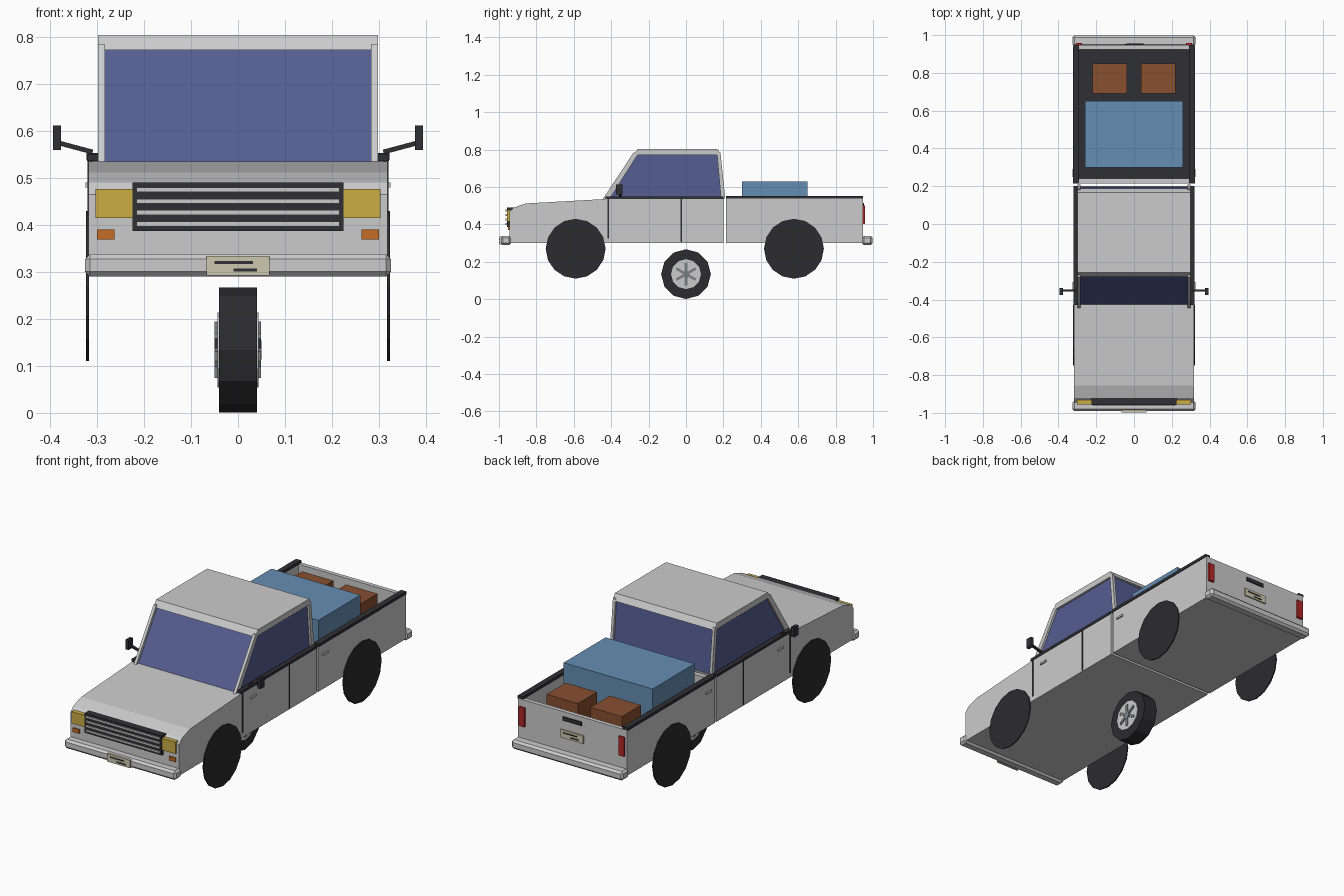
import bpy, bmesh, math
from mathutils import Matrix, Vector

if "Cube" in bpy.data.objects:
    bpy.data.objects.remove(bpy.data.objects["Cube"])


def mat(name, r, g, b):
    m = bpy.data.materials.new(name)
    m.diffuse_color = (r, g, b, 1)
    m.use_nodes = True
    m.node_tree.nodes["Principled BSDF"].inputs["Base Color"].default_value = m.diffuse_color
    return m


BLACK = mat("black_trim", 0.03, 0.03, 0.035)
RUBBER = mat("rubber", 0.025, 0.025, 0.028)
GLASS = mat("glass", 0.09, 0.11, 0.28)
YELLOW = mat("headlight", 0.6, 0.42, 0.06)
ORANGE = mat("indicator", 0.55, 0.15, 0.02)
RED = mat("tail_light", 0.45, 0.02, 0.02)
BLUE = mat("blue_crate", 0.13, 0.27, 0.45)
BROWN = mat("brown_box", 0.25, 0.08, 0.03)
CREAM = mat("plate", 0.6, 0.58, 0.42)
STEEL = mat("dark_steel", 0.2, 0.22, 0.24)


def finish(name, bm, material=None):
    bmesh.ops.recalc_face_normals(bm, faces=bm.faces)
    me = bpy.data.meshes.new(name)
    bm.to_mesh(me)
    bm.free()
    ob = bpy.data.objects.new(name, me)
    bpy.context.collection.objects.link(ob)
    if material:
        me.materials.append(material)
    return ob


def box(name, x, y, z, material=None, bevel=0):
    """Box from (min, max) ranges."""
    bm = bmesh.new()
    bmesh.ops.create_cube(bm, size=1)
    for v in bm.verts:
        v.co = [(a + b) / 2 + c * (b - a) for (a, b), c in zip((x, y, z), v.co)]
    if bevel:
        bmesh.ops.bevel(bm, geom=bm.edges[:], offset=bevel, segments=1, affect='EDGES')
    return finish(name, bm, material)


def pair(name, x, y, z, material=None):
    """Box mirrored to both sides."""
    box(name + "_right", x, y, z, material)
    box(name + "_left", (-x[1], -x[0]), y, z, material)


def profile(name, pts, x0, x1, material=None):
    """Side (y, z) profile extruded across x."""
    bm = bmesh.new()
    face = bm.faces.new([bm.verts.new((x0, y, z)) for y, z in pts])
    new = bmesh.ops.extrude_face_region(bm, geom=[face])["geom"]
    bmesh.ops.translate(bm, vec=(x1 - x0, 0, 0),
                        verts=[v for v in new if isinstance(v, bmesh.types.BMVert)])
    return finish(name, bm, material)


def disc(name, x0, x1, y, z, r, n, material=None, r2=None):
    """Cylinder or cone along x."""
    bm = bmesh.new()
    m = Matrix.Translation(((x0 + x1) / 2, y, z)) @ Matrix.Rotation(math.pi / 2, 4, 'Y')
    bmesh.ops.create_cone(bm, cap_ends=True, segments=n, radius1=r,
                          radius2=r if r2 is None else r2, depth=x1 - x0, matrix=m)
    return finish(name, bm, material)


# Cab body with bonnet
profile("cab_body", [(-0.945, 0.30), (-0.945, 0.465), (-0.92, 0.49), (-0.855, 0.512),
                     (-0.44, 0.535), (0.20, 0.54), (0.20, 0.30)], -0.318, 0.318)

# Greenhouse: glass, roof, pillars
profile("cab_glass", [(-0.43, 0.53), (-0.268, 0.775), (0.175, 0.775), (0.198, 0.53)],
        -0.287, 0.287, GLASS)
profile("roof", [(-0.28, 0.772), (-0.258, 0.804), (0.168, 0.804), (0.187, 0.772)], -0.298, 0.298)
for s, side in ((1, "right"), (-1, "left")):
    profile("front_pillar_" + side, [(-0.445, 0.535), (-0.28, 0.785), (-0.25, 0.785), (-0.41, 0.535)],
            s * 0.283, s * 0.298)
    profile("rear_pillar_" + side, [(0.165, 0.785), (0.184, 0.785), (0.21, 0.538), (0.187, 0.538)],
            s * 0.283, s * 0.298)

# Load bed
box("bed_floor", (-0.318, 0.318), (0.214, 0.945), (0.30, 0.335))
box("bed_liner", (-0.295, 0.295), (0.24, 0.93), (0.335, 0.34), BLACK)
box("bed_front_wall", (-0.318, 0.318), (0.214, 0.24), (0.30, 0.54))
box("tailgate", (-0.318, 0.318), (0.925, 0.947), (0.30, 0.54))
pair("bed_side", (0.295, 0.318), (0.214, 0.945), (0.30, 0.54))
pair("bed_rail", (0.292, 0.322), (0.214, 0.945), (0.538, 0.553), BLACK)

# Cargo
box("blue_crate", (-0.26, 0.26), (0.30, 0.65), (0.34, 0.63), BLUE)
pair("brown_box", (0.037, 0.22), (0.69, 0.85), (0.34, 0.55), BROWN)

# Door trim, seams and handles
pair("belt_trim", (0.298, 0.321), (-0.43, 0.20), (0.536, 0.55), BLACK)
for i, (y, z) in enumerate(((-0.415, 0.325), (-0.025, 0.305))):
    pair(f"door_seam_{i}", (0.31, 0.320), (y - 0.004, y + 0.004), (z, 0.536), BLACK)
for i, y in enumerate((-0.33, 0.27)):
    pair(f"door_handle_{i}", (0.315, 0.325), (y - 0.022, y + 0.022), (0.480, 0.490))

# Side mirrors
pair("mirror", (0.377, 0.394), (-0.375, -0.34), (0.56, 0.612), BLACK)
for s, side in ((1, "right"), (-1, "left")):
    arm = box("mirror_arm_" + side, (-0.038, 0.038), (-0.006, 0.006), (-0.005, 0.005), BLACK)
    arm.location = (s * 0.346, -0.352, 0.565)
    arm.rotation_euler.y = -s * math.radians(15)

# Front: grille, lamps, bumper
box("grille", (-0.225, 0.225), (-0.958, -0.92), (0.387, 0.49), BLACK)
for i in range(4):
    z = 0.402 + i * 0.0243
    box(f"grille_bar_{i}", (-0.216, 0.216), (-0.964, -0.95), (z - 0.005, z + 0.005))
pair("headlight", (0.225, 0.303), (-0.956, -0.93), (0.415, 0.477), YELLOW)
pair("indicator", (0.263, 0.30), (-0.952, -0.93), (0.369, 0.390), ORANGE)
box("front_bumper", (-0.326, 0.326), (-0.99, -0.935), (0.29, 0.338), None, 0.011)

# Rear: lamps, latch, bumper
pair("tail_light", (0.275, 0.308), (0.94, 0.958), (0.402, 0.502), RED)
box("tailgate_latch", (-0.055, 0.055), (0.94, 0.953), (0.495, 0.515), BLACK)
box("rear_bumper", (-0.326, 0.326), (0.94, 0.998), (0.29, 0.338), None, 0.011)

# Number plates with blank dark bars
for name, y, s, z in (("front_plate", -0.99, -1, 0.313), ("rear_plate", 0.947, 1, 0.425)):
    def yr(a, b):
        return tuple(sorted((y + s * a, y + s * b)))
    box(name, (-0.067, 0.067), yr(-0.005, 0.007), (z - 0.021, z + 0.021), CREAM)
    for i, (a, b, dz) in enumerate(((-0.05, 0.032, 0.007), (-0.01, 0.04, -0.009))):
        xr = tuple(sorted((-s * a, -s * b)))
        box(f"{name}_bar_{i}", xr, yr(0.0, 0.009), (z + dz - 0.003, z + dz + 0.003), BLACK)

# Wheel arch discs
for s, side in ((1, "right"), (-1, "left")):
    for y, end in ((-0.59, "front"), (0.577, "rear")):
        c = s * 0.3205
        disc(f"{end}_arch_{side}", c - 0.003, c + 0.003, y, 0.27, 0.16, 16, RUBBER)

# Central wheel under the floor
WZ = 0.134
disc("tyre", -0.04, 0.04, 0, WZ, 0.133, 12, RUBBER)
disc("rim", -0.044, 0.044, 0, WZ, 0.08, 12)
for s, side in ((1, "right"), (-1, "left")):
    a, b = sorted((s * 0.04, s * 0.05))
    disc("hub_" + side, a, b, 0, WZ, 0.02, 12, STEEL)
    for i in range(3):
        spoke = box(f"spoke_{side}_{i}", (a, b - 0.001 if s > 0 else b),
                    (-0.007, 0.007), (-0.06, 0.06), STEEL)
        spoke.location.z = WZ
        spoke.rotation_euler.x = i * math.pi / 3
